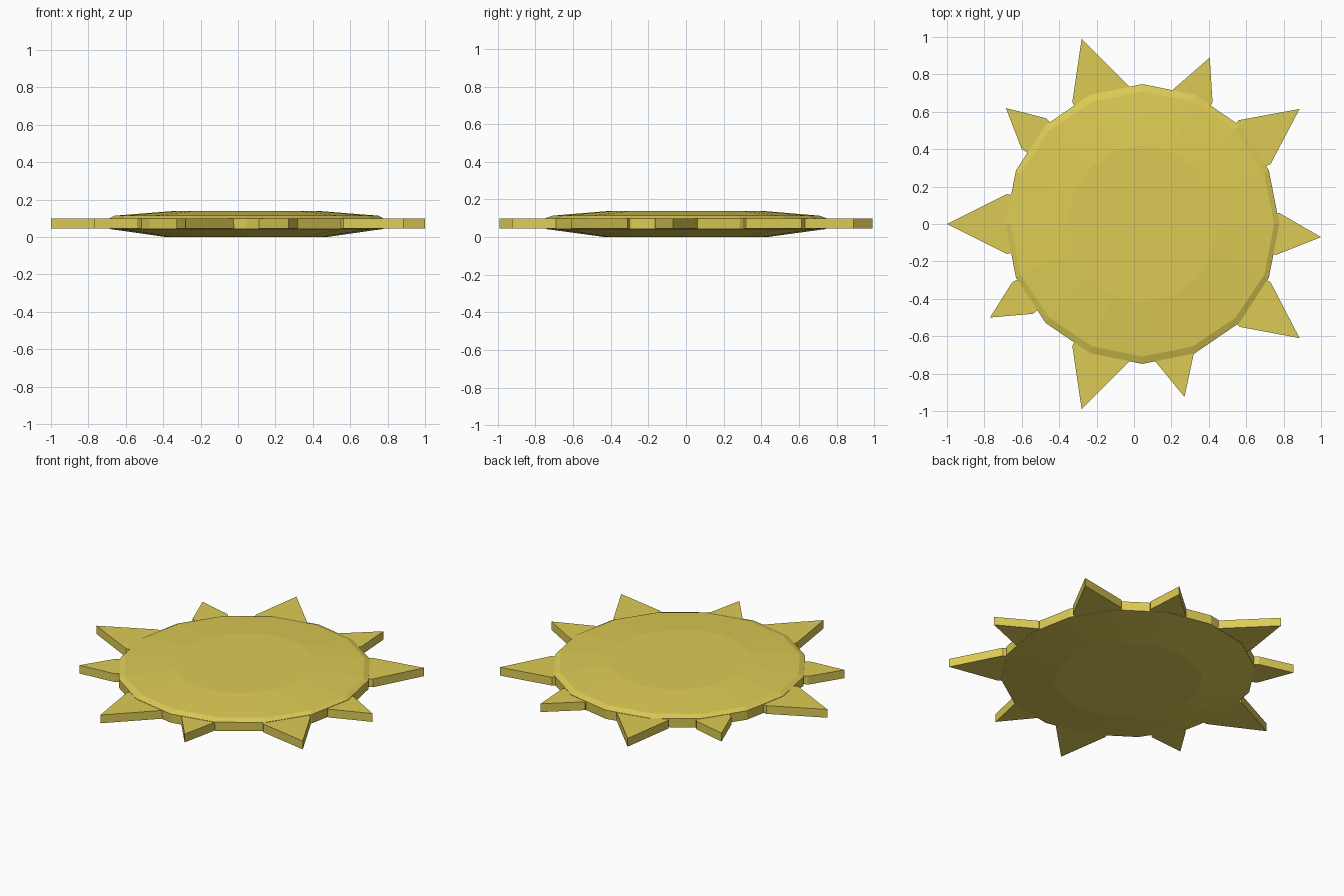
import bpy, bmesh, math

if "Cube" in bpy.data.objects:
    bpy.data.objects.remove(bpy.data.objects["Cube"])

mat = bpy.data.materials.new("sun_yellow")
mat.diffuse_color = (0.72, 0.60, 0.09, 1)
mat.use_nodes = True
mat.node_tree.nodes["Principled BSDF"].inputs["Base Color"].default_value = mat.diffuse_color

def finish(name, bm):
    bmesh.ops.recalc_face_normals(bm, faces=bm.faces[:])
    me = bpy.data.meshes.new(name)
    bm.to_mesh(me)
    bm.free()
    me.materials.append(mat)
    ob = bpy.data.objects.new(name, me)
    bpy.context.collection.objects.link(ob)

# Sun disc: stacked 16-sided rings, shallow domes above and below
CX, N = 0.045, 16
rings = [(0.43, 0.43, 0.003), (0.732, 0.745, 0.043), (0.732, 0.748, 0.100),
         (0.705, 0.708, 0.114), (0.40, 0.42, 0.138)]
bm = bmesh.new()
loops = []
for rx, ry, z in rings:
    loops.append([bm.verts.new((CX + rx * math.cos(2 * math.pi * i / N),
                                ry * math.sin(2 * math.pi * i / N), z)) for i in range(N)])
for a, b in zip(loops, loops[1:]):
    for i in range(N):
        j = (i + 1) % N
        bm.faces.new((a[i], a[j], b[j], b[i]))
bm.faces.new(loops[0][::-1])
bm.faces.new(loops[-1])
for v in loops[0]:
    v.co.z = 0.0
finish("sun_disc", bm)

# Rays: flat triangular prisms (base, tip, base) rooted inside the disc
rays = [
    ((-0.68, 0.16), (-1.0, 0.0), (-0.68, -0.16)),
    ((-0.33, 0.65), (-0.28, 0.99), (-0.02, 0.73)),
    ((0.42, 0.65), (0.405, 0.89), (0.21, 0.72)),
    ((0.56, 0.555), (0.885, 0.615), (0.73, 0.32)),
    ((0.775, 0.06), (1.0, -0.07), (0.76, -0.165)),
    ((0.73, -0.31), (0.885, -0.61), (0.565, -0.55)),
    ((0.11, -0.73), (0.27, -0.925), (0.32, -0.69)),
    ((-0.02, -0.73), (-0.28, -0.99), (-0.33, -0.65)),
    ((-0.65, -0.31), (-0.77, -0.50), (-0.54, -0.48)),
    ((-0.60, 0.40), (-0.685, 0.62), (-0.47, 0.565)),
]
for k, (a, tip, b) in enumerate(rays):
    root = [(CX + (x - CX) * 0.9, y * 0.9) for x, y in (b, a)]
    bm = bmesh.new()
    f = bm.faces.new([bm.verts.new((x, y, 0.045)) for x, y in [a, tip, b] + root])
    top = bmesh.ops.extrude_face_region(bm, geom=[f])["geom"]
    bmesh.ops.translate(bm, vec=(0, 0, 0.053),
                        verts=[g for g in top if isinstance(g, bmesh.types.BMVert)])
    finish(f"ray_{k + 1}", bm)
